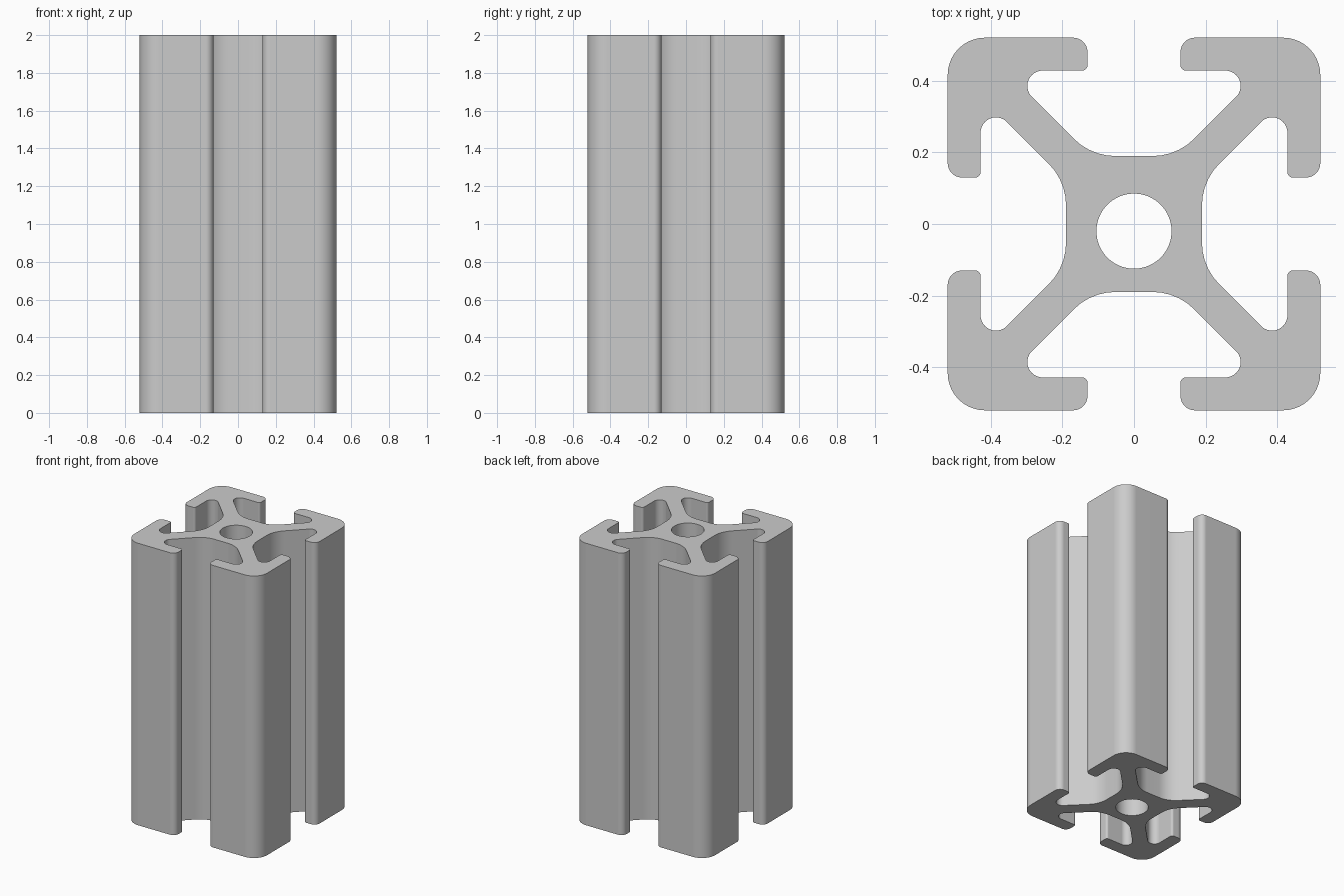
import bpy
import bmesh
import math
from mathutils import Vector

if "Cube" in bpy.data.objects:
    bpy.data.objects.remove(bpy.data.objects["Cube"], do_unlink=True)

LENGTH = 2.0
HALF = 0.521      # half width of the bar
SLOT = 0.13       # half width of the slot opening
LIP = 0.429       # inner face of the lips
CORE = 0.19       # half width of the core
WEB = 0.07        # offset of the diagonal web faces


def fillet(prev, point, nxt, radius):
    """Points of a round between two straight edges."""
    a, b = (prev - point).normalized(), (nxt - point).normalized()
    half_angle = a.angle(b) / 2
    centre = point + (a + b).normalized() * radius / math.sin(half_angle)
    tangent = radius / math.tan(half_angle)
    start, end = point + a * tangent - centre, point + b * tangent - centre
    sweep = start.angle(end)
    steps = max(4, round(sweep / math.radians(9)))
    return [centre + (start * math.sin(sweep * (1 - i / steps))
                      + end * math.sin(sweep * i / steps)) / math.sin(sweep)
            for i in range(steps + 1)]


# Half of one quarter of the outline: x, y, corner radius
half = [(CORE - WEB, CORE, 0.165), (LIP - WEB, LIP, 0.043),
        (SLOT, LIP, 0.015), (SLOT, HALF, 0.04)]
quarter = half + [(HALF, HALF, 0.104)] + [(y, x, r) for x, y, r in reversed(half)]

# Turn the quarter around the axis
corners = []
for turn in range(4):
    corners += quarter
    quarter = [(y, -x, r) for x, y, r in quarter]

outline = []
for i, (x, y, r) in enumerate(corners):
    before, after = corners[i - 1], corners[(i + 1) % len(corners)]
    outline += fillet(Vector(before[:2]), Vector((x, y)), Vector(after[:2]), r)

# Centre bore, slightly off the axis
bore = [Vector((0.105 * math.cos(a), 0.105 * math.sin(a) - 0.02))
        for a in (math.tau * i / 64 for i in range(64))]

# Fill the section and extrude it upward
bm = bmesh.new()
edges = []
for loop in (outline, bore):
    verts = [bm.verts.new((p.x, p.y, 0)) for p in loop]
    edges += [bm.edges.new((verts[i - 1], verts[i])) for i in range(len(verts))]
bmesh.ops.triangle_fill(bm, use_beauty=True, edges=edges, normal=(0, 0, -1))
result = bmesh.ops.extrude_face_region(bm, geom=bm.faces[:], use_keep_orig=True)
top = [g for g in result["geom"] if isinstance(g, bmesh.types.BMVert)]
bmesh.ops.translate(bm, verts=top, vec=(0, 0, LENGTH))
bmesh.ops.recalc_face_normals(bm, faces=bm.faces[:])

mesh = bpy.data.meshes.new("slotted_bar")
bm.to_mesh(mesh)
bm.free()
bar = bpy.data.objects.new("slotted_bar", mesh)
bpy.context.collection.objects.link(bar)

# Plain grey metal
colour = (0.6, 0.6, 0.6, 1)
metal = bpy.data.materials.new("light_grey_metal")
metal.use_nodes = True
metal.diffuse_color = colour
metal.node_tree.nodes["Principled BSDF"].inputs["Base Color"].default_value = colour
mesh.materials.append(metal)

# Smooth rounds, crisp ends and flat walls
bpy.ops.object.select_all(action="DESELECT")
bar.select_set(True)
bpy.context.view_layer.objects.active = bar
bpy.ops.object.shade_smooth_by_angle(angle=math.radians(30))
weighted = bar.modifiers.new("flat_walls", "WEIGHTED_NORMAL")
weighted.keep_sharp = True
